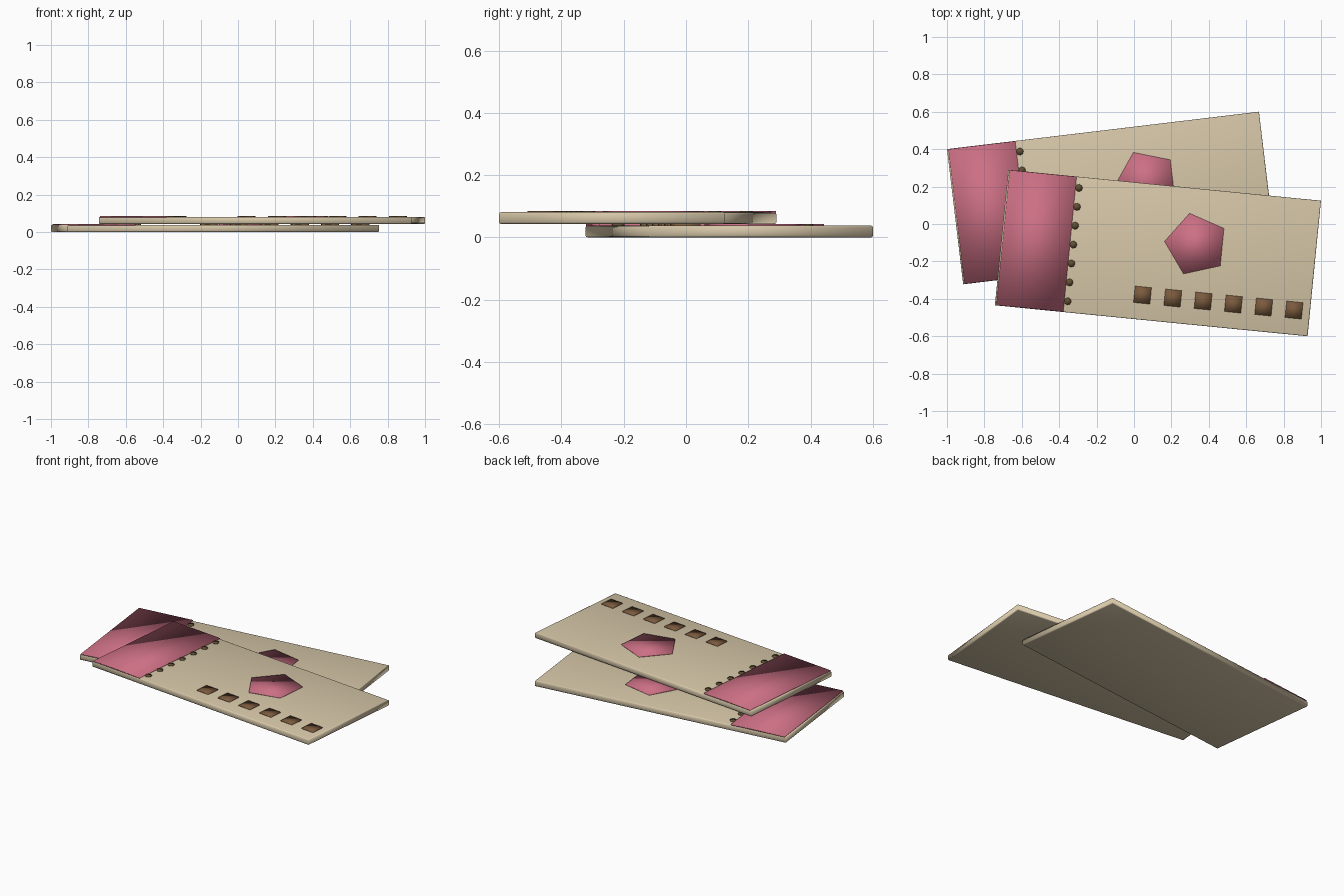
import bpy
import bmesh
import math
from mathutils import Matrix, Vector

if "Cube" in bpy.data.objects:
    bpy.data.objects.remove(bpy.data.objects["Cube"])

LENGTH, WIDTH, THICK = 1.68, 0.728, 0.038
PLATE_BOTTOM, PLATE_TOP = 0.036, 0.0425   # printed details sit just proud of the card


def material(name, rgb):
    m = bpy.data.materials.new(name)
    m.diffuse_color = (*rgb, 1.0)
    m.use_nodes = True
    m.node_tree.nodes["Principled BSDF"].inputs["Base Color"].default_value = m.diffuse_color
    return m


CREAM = material("cream card", (0.68, 0.575, 0.395))
PINK = material("rose print", (0.60, 0.16, 0.23))
BROWN = material("brown print", (0.195, 0.102, 0.047))
DARK = material("dark perforation", (0.125, 0.08, 0.033))


def finish(name, bm, mat, place):
    """Turn a bmesh into a smooth-shaded object at the ticket's placement."""
    bmesh.ops.recalc_face_normals(bm, faces=bm.faces[:])
    me = bpy.data.meshes.new(name)
    for f in bm.faces:
        f.smooth = True
    bm.to_mesh(me)
    bm.free()
    me.materials.append(mat)
    ob = bpy.data.objects.new(name, me)
    ob.matrix_world = place
    bpy.context.collection.objects.link(ob)
    return ob


def add_box(bm, x, y, sx, sy, z0, z1):
    m = Matrix.Translation((x, y, (z0 + z1) / 2)) @ Matrix.Diagonal((sx, sy, z1 - z0, 1))
    bmesh.ops.create_cube(bm, size=1, matrix=m)


def add_disc(bm, x, y, radius, sides):
    """Thin polygon plate with one corner pointing along local +y."""
    m = Matrix.Translation((x, y, (PLATE_BOTTOM + PLATE_TOP) / 2)) @ Matrix.Rotation(math.pi / 2, 4, "Z")
    bmesh.ops.create_cone(bm, cap_ends=True, segments=sides, radius1=radius,
                          radius2=radius, depth=PLATE_TOP - PLATE_BOTTOM, matrix=m)


def ticket(prefix, x, y, z, degrees):
    place = Matrix.Translation(Vector((x, y, z))) @ Matrix.Rotation(math.radians(degrees), 4, "Z")

    # card with softened rims
    bm = bmesh.new()
    add_box(bm, 0, 0, LENGTH, WIDTH, 0, THICK)
    rims = [e for e in bm.edges if abs(e.verts[0].co.z - e.verts[1].co.z) < 1e-5]
    bmesh.ops.bevel(bm, geom=rims, offset=0.006, segments=2, profile=0.5, affect="EDGES")
    finish(prefix + "_card", bm, CREAM, place)

    # tear-off stub
    bm = bmesh.new()
    add_box(bm, -0.653, 0, 0.36, WIDTH - 0.002, PLATE_BOTTOM, PLATE_TOP)
    finish(prefix + "_stub", bm, PINK, place)

    # pentagon emblem
    bm = bmesh.new()
    add_disc(bm, 0.2, 0.065, 0.171, 5)
    finish(prefix + "_pentagon", bm, PINK, place)

    # perforation dots along the stub
    bm = bmesh.new()
    for i in range(-3, 4):
        add_disc(bm, -0.455, i * 0.1015, 0.02, 8)
    finish(prefix + "_perforation", bm, DARK, place)

    # row of squares along the lower edge
    bm = bmesh.new()
    for i in range(6):
        add_box(bm, -0.06 + i * 0.1628, -0.232, 0.088, 0.088, PLATE_BOTTOM, PLATE_TOP)
    finish(prefix + "_squares", bm, BROWN, place)


ticket("lower_ticket", -0.1225, 0.139, 0.0, 6.83)
ticket("upper_ticket", 0.128, -0.155, 0.043, -5.65)
